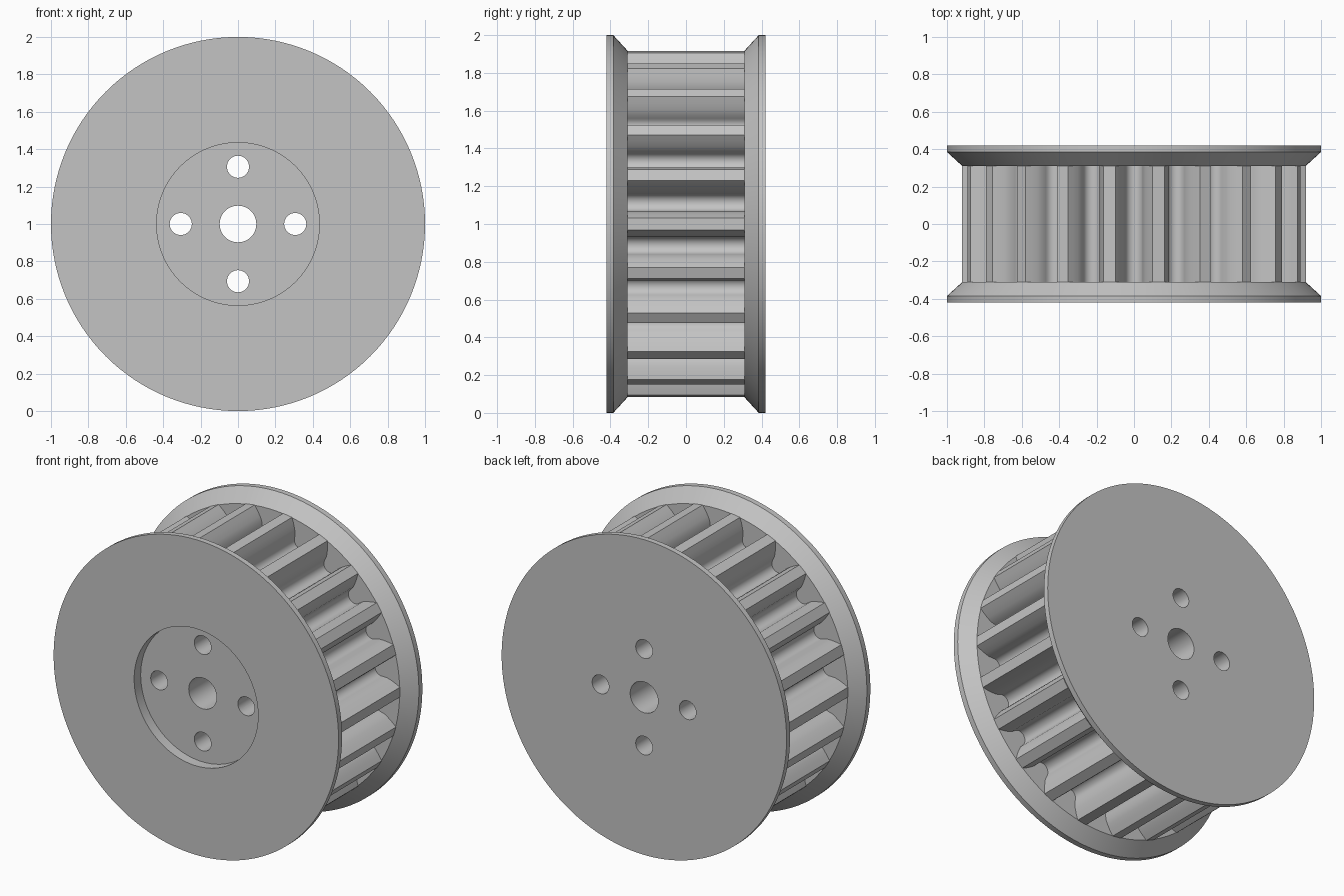
import bpy, bmesh, math

cube = bpy.data.objects.get("Cube")
if cube:
    bpy.data.objects.remove(cube, do_unlink=True)

TEETH = 22
HALF_CORE, RIM_Y, HALF_WIDTH = 0.31, 0.385, 0.42

metal = bpy.data.materials.new("plain_grey_metal")
metal.use_nodes = True
grey = (0.55, 0.55, 0.55, 1)
metal.diffuse_color = grey
metal.node_tree.nodes["Principled BSDF"].inputs["Base Color"].default_value = grey


def circle(radius, cx=0, cz=0, n=128):
    return [(cx + radius * math.cos(math.tau * i / n),
             cz + radius * math.sin(math.tau * i / n)) for i in range(n)]


def loft(name, sections):
    """Solid through (y, outline) sections, axis raised to z = 1."""
    bm = bmesh.new()
    rings = [[bm.verts.new((x, y, z + 1)) for x, z in outline] for y, outline in sections]
    n = len(rings[0])
    for a, b in zip(rings, rings[1:]):
        for i in range(n):
            j = (i + 1) % n
            bm.faces.new((a[i], a[j], b[j], b[i]))
    bm.faces.new(rings[0])
    bm.faces.new(rings[-1])
    bmesh.ops.recalc_face_normals(bm, faces=bm.faces)
    mesh = bpy.data.meshes.new(name)
    bm.to_mesh(mesh)
    bm.free()
    mesh.materials.append(metal)
    obj = bpy.data.objects.new(name, mesh)
    bpy.context.collection.objects.link(obj)
    return obj


def cut(obj, cutter):
    mod = obj.modifiers.new("cut", "BOOLEAN")
    mod.operation, mod.solver, mod.object = "DIFFERENCE", "EXACT", cutter
    bpy.context.view_layer.objects.active = obj
    bpy.ops.object.modifier_apply(modifier=mod.name)


# Groove half profile (sideways, radius): flared flank, then a round bottom
flank = [(-0.1, 0.915), (-0.08, 0.885), (-0.063, 0.855), (-0.051, 0.828)]
bottom = [(-0.047 * math.cos(math.pi * i / 10), 0.8 - 0.047 * math.sin(math.pi * i / 10))
          for i in range(11)]
groove = flank + bottom + [(-t, r) for t, r in reversed(flank)]

# Toothed core: the groove repeated around the axis
outline = []
for k in range(TEETH):
    a = -(k + 0.5) * math.tau / TEETH
    outline += [(r * math.cos(a) + t * math.sin(a), r * math.sin(a) - t * math.cos(a))
                for t, r in reversed(groove)][::-1]
core = loft("toothed_core", [(-HALF_CORE, outline), (HALF_CORE, outline)])

# Bevelled flanges
parts = [core]
for name, side in (("front_flange", -1), ("rear_flange", 1)):
    parts.append(loft(name, [(side * HALF_CORE, circle(0.918)),
                             (side * RIM_Y, circle(1)),
                             (side * HALF_WIDTH, circle(1))]))

# Shallow recess in the front flange
recess = loft("recess_cutter", [(-0.6, circle(0.435)), (-HALF_WIDTH + 0.066, circle(0.435))])
cut(parts[1], recess)

# Centre bore and four bolt holes through everything
holes = [(0.098, 0, 0)] + [(0.059, 0.306 * x, 0.306 * z)
                           for x, z in ((1, 0), (-1, 0), (0, 1), (0, -1))]
cutters = [recess]
for radius, cx, cz in holes:
    hole = loft("hole_cutter", [(y, circle(radius, cx, cz, 48)) for y in (-0.6, 0.6)])
    cutters.append(hole)
    for part in parts:
        cut(part, hole)
for cutter in cutters:
    bpy.data.objects.remove(cutter, do_unlink=True)

# Smooth curved walls, crisp edges
bpy.ops.object.select_all(action="DESELECT")
for part in parts:
    part.select_set(True)
bpy.context.view_layer.objects.active = core
bpy.ops.object.shade_smooth_by_angle(angle=math.radians(30))
